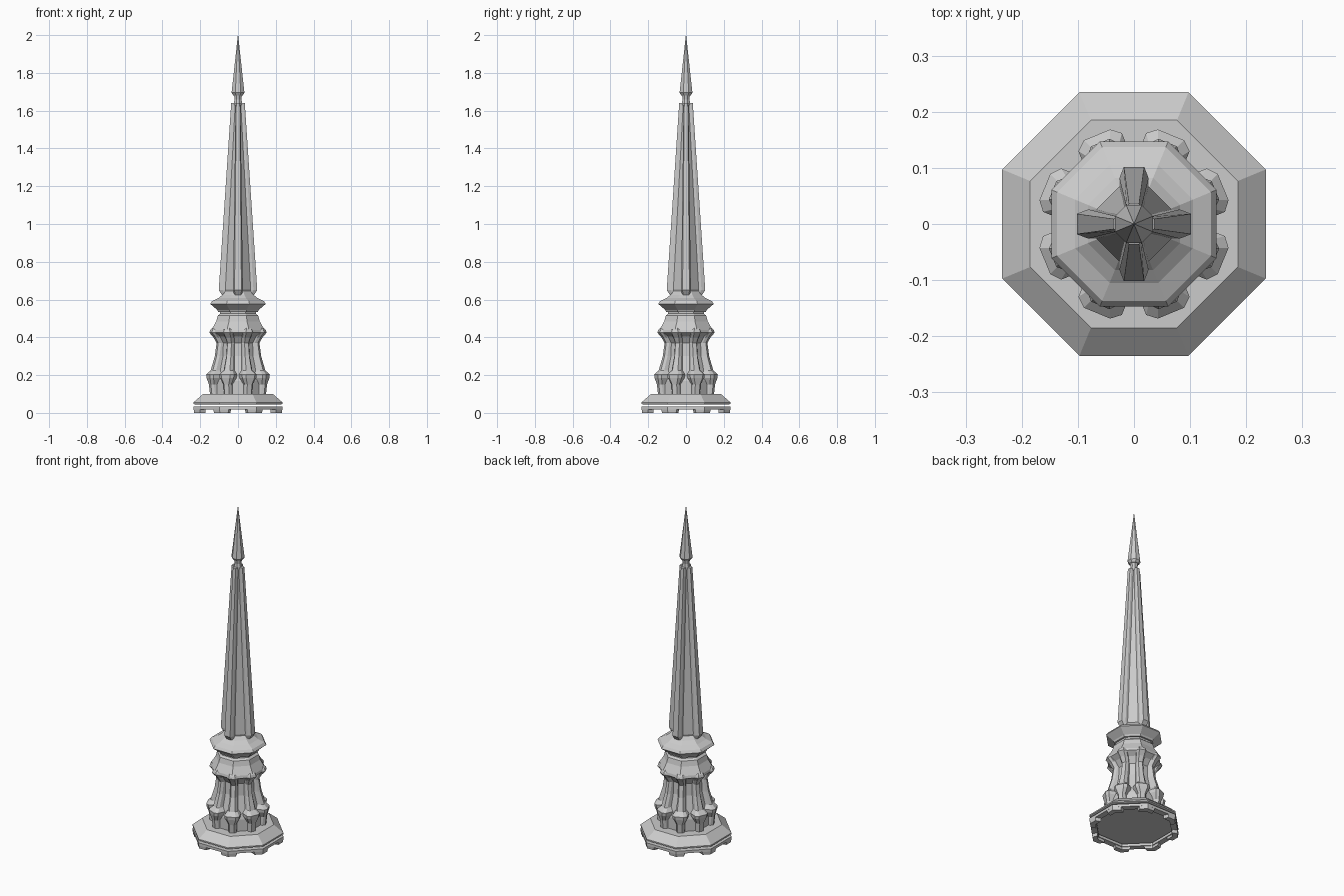
import bpy, bmesh, math
from mathutils import Matrix, Vector

if "Cube" in bpy.data.objects:
    bpy.data.objects.remove(bpy.data.objects["Cube"])

T8 = math.tan(math.pi / 8)


def make(name, bm):
    bmesh.ops.recalc_face_normals(bm, faces=bm.faces)
    me = bpy.data.meshes.new(name)
    bm.to_mesh(me)
    bm.free()
    ob = bpy.data.objects.new(name, me)
    bpy.context.collection.objects.link(ob)
    return ob


def loft(bm, rings, closed=False):
    """Skin a list of equal-length rings; cap the ends or join them in a loop."""
    vs = [[bm.verts.new(p) for p in r] for r in rings]
    n = len(vs[0])
    pairs = list(zip(vs, vs[1:])) + ([(vs[-1], vs[0])] if closed else [])
    for a, b in pairs:
        for i in range(n):
            j = (i + 1) % n
            bm.faces.new((a[i], a[j], b[j], b[i]))
    if not closed:
        bm.faces.new(vs[0])
        bm.faces.new(vs[-1])


def ring(apothem, z, n=8):
    """Regular polygon with a flat side facing each axis (n=8)."""
    r = apothem / math.cos(math.pi / n)
    return [(r * math.cos((i + .5) * 2 * math.pi / n),
             r * math.sin((i + .5) * 2 * math.pi / n), z) for i in range(n)]


def turned(name, profile, closed=False):
    bm = bmesh.new()
    loft(bm, [ring(a, z) for a, z in profile], closed)
    return make(name, bm)


def around(name, rings, count, start):
    """Repeat one lofted piece, modelled along +x, around the z axis."""
    bm = bmesh.new()
    for k in range(count):
        m = Matrix.Rotation(start + k * 2 * math.pi / count, 3, 'Z')
        loft(bm, [[m @ Vector(p) for p in r] for r in rings])
    return make(name, bm)


# Octagonal plinth: hollow foot ring, corner feet, bevelled slab
turned("foot_ring", [(.235, .018), (.235, .034), (.2, .034), (.2, .018)], closed=True)


def foot(z, r, half):
    # block bent to follow a plinth corner
    R = r / math.cos(math.pi / 8)
    d = .032
    return [(R, 0, z), (R - half * T8, half, z), (R - d - half * T8, half, z),
            (R - d, 0, z), (R - d - half * T8, -half, z), (R - half * T8, -half, z)]


around("corner_feet", [foot(0, .232, .04), foot(.02, .235, .045)], 8, math.pi / 8)
turned("plinth_slab", [(.228, .045), (.235, .048), (.235, .056), (.185, .1)])

# Pedestal core, flared bell and neck
turned("pedestal_core", [(.128, .098), (.128, .17), (.115, .22), (.095, .3),
                         (.092, .37), (.115, .405), (.143, .425), (.14, .44),
                         (.115, .485), (.107, .515), (.095, .525), (.095, .545)])

# Ribs on the pedestal corners, spreading into arches above the panels


def rib_section(z, r, w):
    return [(.06, -w, z), (r - .014, -w, z), (r, -w * .6, z),
            (r, w * .6, z), (r - .014, w, z), (.06, w, z)]


ribs = [(.098, .155, .022), (.15, .161, .022), (.185, .17, .04), (.203, .172, .042),
        (.225, .15, .026), (.3, .128, .02), (.37, .118, .019),
        (.4, .135, .024), (.425, .157, .03), (.44, .152, .026), (.46, .13, .01)]
around("pedestal_ribs", [rib_section(*s) for s in ribs], 8, math.pi / 8)

# Collar under the spire
turned("collar", [(.105, .535), (.11, .545), (.147, .577), (.137, .592),
                  (.105, .607), (.082, .625), (.065, .645)])

# Spire: diamond-shaped core with four tapering fins
bm = bmesh.new()
loft(bm, [[(r, 0, z), (0, r, z), (-r, 0, z), (0, -r, z)]
          for r, z in [(.085, .63), (.093, .655), (.028, 1.63)]])
make("spire_core", bm)


def fin_section(z, r, w):
    return [(0, -w, z), (r * .8, -w, z), (r, -w * .7, z),
            (r, w * .7, z), (r * .8, w, z), (0, w, z)]


around("spire_fins", [fin_section(.625, .085, .022), fin_section(.65, .102, .026),
                      fin_section(1.64, .036, .013)], 4, 0)

# Neck and pointed tip
turned("tip_neck", [(.024, 1.63), (.018, 1.66), (.022, 1.69)])
turned("tip", [(.025, 1.68), (.034, 1.695), (.0008, 2.0)])
